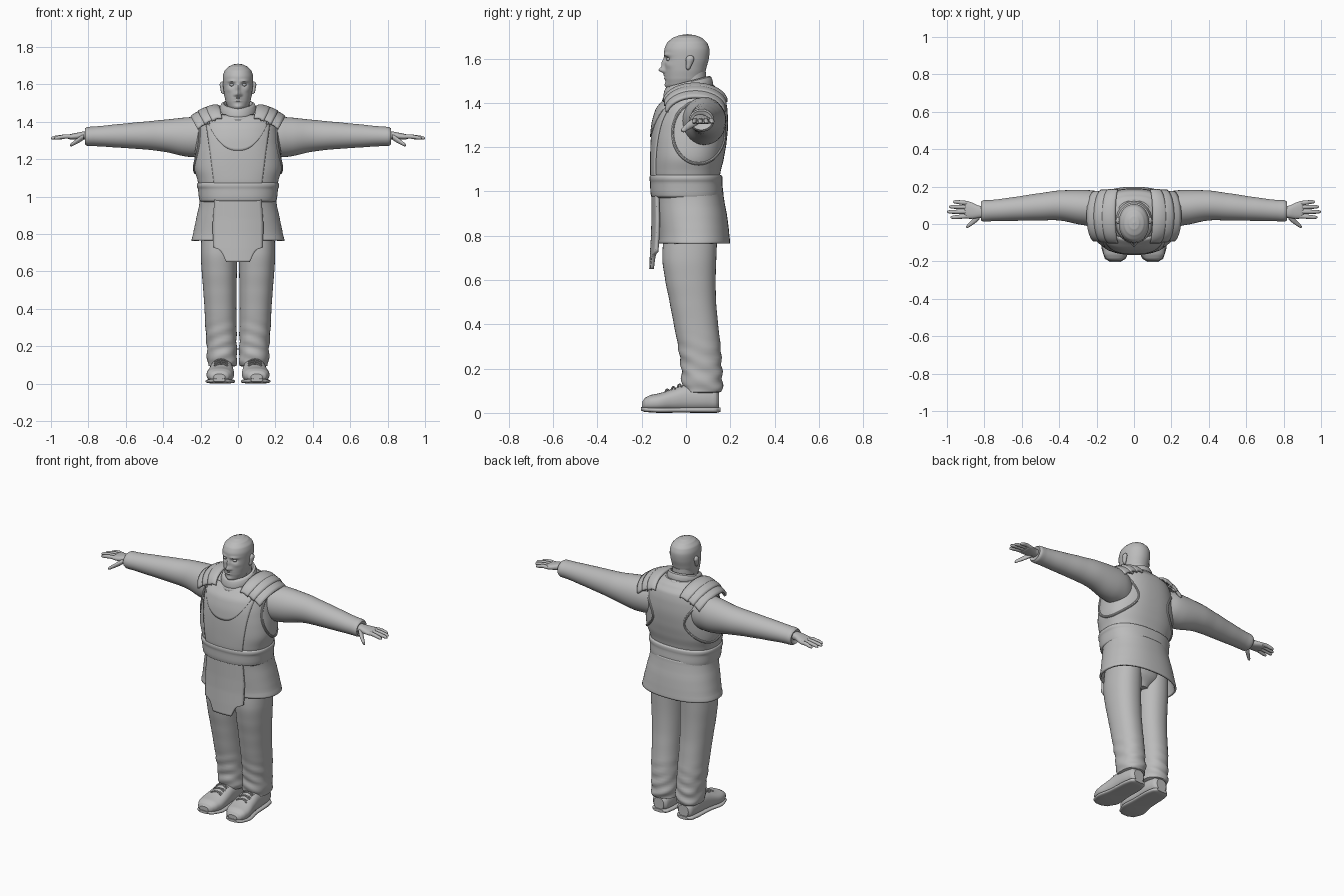
import bpy, bmesh, math
from mathutils import Vector

GREY = bpy.data.materials.new("plain grey")
GREY.diffuse_color = (0.5, 0.5, 0.5, 1)
AXES = {'x': (0, 1, 2), 'y': (1, 0, 2), 'z': (2, 0, 1)}


def resample(secs, steps):
    """Smoothly interpolate a list of cross-sections."""
    out, m = [], len(secs)
    for i in range(m - 1):
        a, b, c, d = (secs[max(0, min(m - 1, i + k))] for k in (-1, 0, 1, 2))
        for s in range(steps):
            t = s / steps
            h1, h2 = 2*t**3 - 3*t*t + 1, 3*t*t - 2*t**3
            h3, h4 = t**3 - 2*t*t + t, t**3 - t*t
            row = [h1*q + h2*r + 0.4*(h3*(r - p) + h4*(w - q))
                   for p, q, r, w in zip(a, b, c, d)]
            row[0] = b[0] + (c[0] - b[0]) * t
            out.append(row)
    out.append(list(secs[-1]))
    return out


def finish(name, bm, mirror=False, solid=0):
    bmesh.ops.recalc_face_normals(bm, faces=bm.faces)
    me = bpy.data.meshes.new(name)
    bm.to_mesh(me)
    bm.free()
    me.materials.append(GREY)
    ob = bpy.data.objects.new(name, me)
    bpy.context.collection.objects.link(ob)
    if solid:
        mod = ob.modifiers.new("thickness", 'SOLIDIFY')
        mod.thickness, mod.offset = solid, 0
    if mirror:
        ob.modifiers.new("mirror", 'MIRROR').use_clip = False
    return ob


def loft(name, axis, secs, n=32, e=2.0, steps=4, mirror=False, cap=True, solid=0, warp=None):
    """Sections (t, c1, c2, r1, r2) along an axis, joined by a skin."""
    bm, rings = bmesh.new(), []
    at, a1, a2 = AXES[axis]
    for t, c1, c2, r1, r2 in resample(secs, steps):
        ring = []
        for k in range(n):
            w = 2 * math.pi * k / n
            c, s = math.cos(w), math.sin(w)
            p = Vector((0, 0, 0))
            p[at] = t
            p[a1] = c1 + r1 * math.copysign(abs(c) ** (2 / e), c)
            p[a2] = c2 + r2 * math.copysign(abs(s) ** (2 / e), s)
            ring.append(bm.verts.new(warp(p) if warp else p))
        rings.append(ring)
    for r, q in zip(rings, rings[1:]):
        for k in range(n):
            bm.faces.new((r[k], r[(k+1) % n], q[(k+1) % n], q[k]))
    if cap:
        bm.faces.new(rings[0])
        bm.faces.new(rings[-1])
    return finish(name, bm, mirror, solid)


def sheet(name, fn, nu, nv, solid, mirror=False):
    """Grid surface fn(u, v), u and v in 0..1, with thickness."""
    bm = bmesh.new()
    g = [[bm.verts.new(fn(i / nu, j / nv)) for i in range(nu + 1)] for j in range(nv + 1)]
    for j in range(nv):
        for i in range(nu):
            bm.faces.new((g[j][i], g[j][i+1], g[j+1][i+1], g[j+1][i]))
    return finish(name, bm, mirror, solid)


def tube(name, pts, r, cyclic=False, mirror=True):
    cu = bpy.data.curves.new(name, 'CURVE')
    cu.dimensions, cu.bevel_depth, cu.bevel_resolution = '3D', r, 2
    cu.use_fill_caps = True
    sp = cu.splines.new('POLY')
    sp.points.add(len(pts) - 1)
    for p, q in zip(sp.points, pts):
        p.co = (*q, 1)
    sp.use_cyclic_u = cyclic
    tmp = bpy.data.objects.new(name + " path", cu)
    bm = bmesh.new()
    me = tmp.to_mesh()
    bm.from_mesh(me)
    tmp.to_mesh_clear()
    bpy.data.objects.remove(tmp)
    return finish(name, bm, mirror)


def lerp_table(tab, z):
    for a, b in zip(tab, tab[1:]):
        if a[0] <= z <= b[0]:
            t = (z - a[0]) / max(b[0] - a[0], 1e-6)
            return [p + (q - p) * t for p, q in zip(a, b)]
    return tab[0] if z < tab[0][0] else tab[-1]


# Vest body
E = 2.4
VEST = [(1.04, 0, 0, .205, .15), (1.08, 0, 0, .215, .155), (1.15, 0, .008, .234, .163),
        (1.22, 0, .015, .232, .168), (1.30, 0, .022, .222, .168), (1.37, 0, .03, .21, .157),
        (1.42, 0, .045, .185, .132), (1.455, 0, .05, .14, .10), (1.48, 0, .045, .09, .08)]
loft("vest", 'z', VEST, n=64, e=E, steps=6)
DENSE = resample(VEST, 6)


def front(x, z, off):
    _, _, cy, rx, ry = lerp_table(DENSE, z)
    return (x, cy - ry * (1 - min(.97, abs(x / rx)) ** E) ** (1 / E) - off, z)


def flank(y, z):
    _, _, cy, rx, ry = lerp_table(DENSE, z)
    return (rx * (1 - min(.98, abs((y - cy) / ry)) ** E) ** (1 / E) + .001, y, z)


# Front panel, chest bib and armhole trim follow the vest surface
PANEL = [(1.05, .125), (1.25, .15), (1.42, .175)]


def panel(u, v):
    z = 1.05 + .36 * v
    return front((2*u - 1) * lerp_table(PANEL, z)[1], z, .003)


def bib(u, v):
    s = 2*u - 1
    lo = 1.245 + .14 * abs(s) ** 2.4
    return front(.155 * s, lo + (1.435 - lo) * v, .007)


sheet("front_panel", panel, 32, 24, .008)
sheet("chest_bib", bib, 32, 14, .008)
hole = []
for k in range(48):
    w = 2 * math.pi * k / 48
    hole.append(flank(.057 + .118 * math.cos(w), 1.265 + .14 * math.sin(w)))
tube("armhole_trim", hole, .007, cyclic=True)

# Belt, tunic skirt and hanging flap
loft("belt", 'z', [(.97, 0, .005, .196, .15), (.978, 0, .004, .206, .161), (1.0, 0, .003, .21, .164),
                   (1.04, 0, .001, .214, .163), (1.056, 0, 0, .22, .165), (1.07, 0, 0, .218, .163),
                   (1.078, 0, 0, .205, .15)], n=64, e=E)
loft("tunic_skirt", 'z', [(1.0, 0, .012, .198, .15), (.96, 0, .017, .201, .15), (.88, 0, .027, .218, .154),
                          (.80, 0, .035, .234, .155), (.765, 0, .036, .243, .157)],
     n=64, e=2.3, cap=False, solid=.012,
     warp=lambda p: Vector((p.x, p.y, p.z - .06 * max(0, abs(p.x) - .2) * (1 - p.z) * 4)))
FLAP = [(.65, .062), (.69, .08), (.715, .095), (.728, .132), (.86, .133), (.985, .124)]
FY = [(.65, -.158), (.72, -.155), (.80, -.15), (.88, -.148), (.985, -.148)]


def flap(u, v):
    z = .65 + .335 * v
    x = (2*u - 1) * lerp_table(FLAP, z)[1]
    return (x, lerp_table(FY, z)[1] + 1.3 * x * x, z)


sheet("front_flap", flap, 16, 30, .016)


# Trousers with bunched cuffs
def creases(p):
    k = max(0, min(1, (.36 - p.z) / .15))
    p.y += .004 * k * math.sin(p.z * 95 + p.x * 30)
    p.x += .003 * k * math.sin(p.z * 80 + p.y * 35)
    return p


loft("trouser_leg", 'z', [(.88, .1, .025, .09, .12), (.7, .102, .015, .097, .122), (.6, .1, .02, .094, .114),
                          (.5, .097, .031, .089, .105), (.4, .094, .045, .085, .1), (.3, .091, .06, .083, .096),
                          (.2, .087, .07, .08, .092), (.13, .085, .073, .08, .092), (.095, .085, .076, .074, .085),
                          (.09, .085, .076, .06, .07)], n=40, e=2.2, steps=6, mirror=True, warp=creases)
loft("trouser_seat", 'z', [(.9, 0, .03, .17, .125), (.78, 0, .03, .14, .11), (.71, 0, .03, .05, .07)], e=2.2)

# Shoes, soles and laces
loft("shoe_upper", 'y', [(-.198, .1, .035, .03, .016), (-.185, .1, .04, .05, .028), (-.16, .098, .044, .065, .037),
                         (-.12, .095, .047, .073, .042), (-.06, .09, .057, .068, .052), (0, .088, .067, .062, .062),
                         (.08, .086, .067, .06, .06), (.135, .086, .06, .05, .05), (.15, .086, .055, .035, .035)],
     e=2.4, mirror=True)
loft("shoe_sole", 'y', [(-.203, .1, .018, .03, .008), (-.185, .1, .015, .056, .011), (-.12, .095, .012, .079, .012),
                        (-.03, .089, .013, .068, .012), (.08, .086, .013, .065, .013), (.135, .086, .013, .055, .013),
                        (.155, .086, .014, .035, .01)], e=3.2, mirror=True)
for i in range(3):
    y, z = -.085 + .028 * i, .1 + .011 * i
    for s in (-1, 1):
        tube("shoe_lace", [(.09 + .036 * k, y + s * k * .009, z + .007 - .012 * k * k)
                           for k in (-1, -.5, 0, .5, 1)], .004)

# Sleeves
loft("sleeve", 'x', [(.12, .07, 1.31, .08, .1), (.2, .08, 1.318, .096, .108), (.27, .088, 1.318, .094, .105),
                     (.4, .099, 1.325, .08, .085), (.5, .092, 1.326, .073, .074), (.65, .08, 1.324, .063, .062),
                     (.76, .072, 1.322, .057, .053), (.805, .07, 1.321, .057, .051), (.818, .069, 1.321, .05, .043),
                     (.81, .069, 1.321, .035, .028)], n=36, steps=5, mirror=True)

# Hands
loft("palm", 'x', [(.79, .065, 1.326, .03, .022), (.83, .065, 1.326, .033, .021), (.865, .071, 1.322, .043, .018),
                   (.895, .076, 1.319, .047, .015), (.908, .077, 1.318, .042, .01)], n=24, e=2.4, mirror=True)
for y0, y1, tip in ((.112, .118, .968), (.09, .092, .99), (.066, .065, 1.0), (.042, .036, .982)):
    loft("finger", 'x', [(.885, y0, 1.32, .011, .011), (.92, y0 * .6 + y1 * .4, 1.321, .0115, .0115),
                         (tip - .02, y1, 1.315, .01, .01), (tip - .005, y1, 1.312, .007, .007),
                         (tip, y1, 1.311, .002, .002)], n=14, mirror=True)
loft("thumb", 'x', [(.825, .045, 1.318, .02, .016), (.85, .022, 1.303, .018, .016), (.872, .003, 1.289, .014, .013),
                    (.892, -.012, 1.277, .01, .01), (.898, -.016, 1.274, .003, .003)], n=14, mirror=True)

# Layered shoulder pads
for x0, x1, z0, z1, reach in ((.165, .25, 1.455, 1.425, .132), (.135, .212, 1.472, 1.452, .138),
                              (.1, .172, 1.482, 1.47, .142)):
    def pad(u, v, x0=x0, x1=x1, z0=z0, z1=z1, reach=reach):
        w = math.radians(-78 + 156 * u)
        x = x0 + (x1 - x0) * v - .045 * (1 - math.cos(w)) * (.4 + .6 * v)
        return (x, .042 + reach * math.sin(w),
                z0 + (z1 - z0) * v ** 1.5 - .085 * (1 - math.cos(w)) + .006 * math.sin(v * math.pi))
    sheet("shoulder_pad", pad, 24, 6, .014, mirror=True)


# Neck and rolled collar, higher at the back
def tilt(p):
    p.z += .26 * p.y
    return p


loft("neck", 'z', [(1.40, 0, .03, .075, .075), (1.46, 0, .025, .065, .068), (1.54, 0, .03, .06, .06)])
loft("collar_base", 'z', [(1.425, 0, .015, .108, .115), (1.44, 0, .012, .1, .112), (1.455, 0, .01, .088, .1)],
     n=48, cap=False, solid=.014, warp=tilt)
loft("collar_roll", 'z', [(1.445, 0, .01, .085, .098), (1.452, 0, .01, .095, .108), (1.47, 0, .01, .094, .106),
                          (1.487, 0, .01, .087, .1), (1.491, 0, .012, .078, .09), (1.47, 0, .012, .072, .084)],
     n=48, cap=False, solid=.008, warp=tilt)

# Head: smooth skull shaped by soft bumps (x, z, amount, spread x, spread z)
BUMPS = [(0, 1.548, .026, .013, .013), (0, 1.578, .014, .010, .022), (.035, 1.617, .007, .022, .007),
         (.033, 1.598, -.013, .016, .010), (.015, 1.543, .007, .008, .008), (0, 1.524, .006, .02, .005),
         (0, 1.511, .006, .018, .005), (0, 1.518, -.004, .02, .002), (0, 1.478, .008, .022, .013),
         (.05, 1.57, .004, .015, .012)]


def face(p):
    if p.y < 0:
        x, z = abs(p.x), p.z
        p.y -= min(1, -p.y / .04) * sum(a * math.exp(-((x - bx) / sx) ** 2 - ((z - bz) / sz) ** 2)
                                        for bx, bz, a, sx, sz in BUMPS)
    return p


loft("head", 'z', [(1.45, 0, -.02, .03, .05), (1.465, 0, -.016, .047, .066), (1.485, 0, -.012, .058, .078),
                   (1.51, 0, -.008, .067, .086), (1.55, 0, -.003, .075, .093), (1.6, 0, .003, .08, .1),
                   (1.64, 0, .004, .081, .102), (1.67, 0, .005, .073, .091), (1.693, 0, .006, .053, .067),
                   (1.706, 0, .006, .027, .035), (1.71, 0, .006, .003, .004)], n=96, e=2.1, steps=8, warp=face)
loft("eye", 'z', [(1.588, .033, -.078, .002, .002), (1.591, .033, -.079, .009, .007),
                  (1.597, .033, -.08, .012, .009), (1.603, .033, -.079, .009, .007),
                  (1.606, .033, -.078, .002, .002)], n=16, mirror=True)
loft("ear", 'z', [(1.548, .078, .008, .004, .004), (1.555, .081, .01, .009, .009), (1.575, .084, .014, .01, .014),
                  (1.598, .086, .018, .012, .019), (1.61, .085, .019, .009, .014), (1.615, .083, .019, .003, .005)],
     n=16, mirror=True)

# Smooth shading with crisp edges
for ob in bpy.data.objects:
    ob.select_set(ob.type == 'MESH')
bpy.context.view_layer.objects.active = bpy.data.objects["vest"]
bpy.ops.object.shade_smooth_by_angle(angle=math.radians(40))
